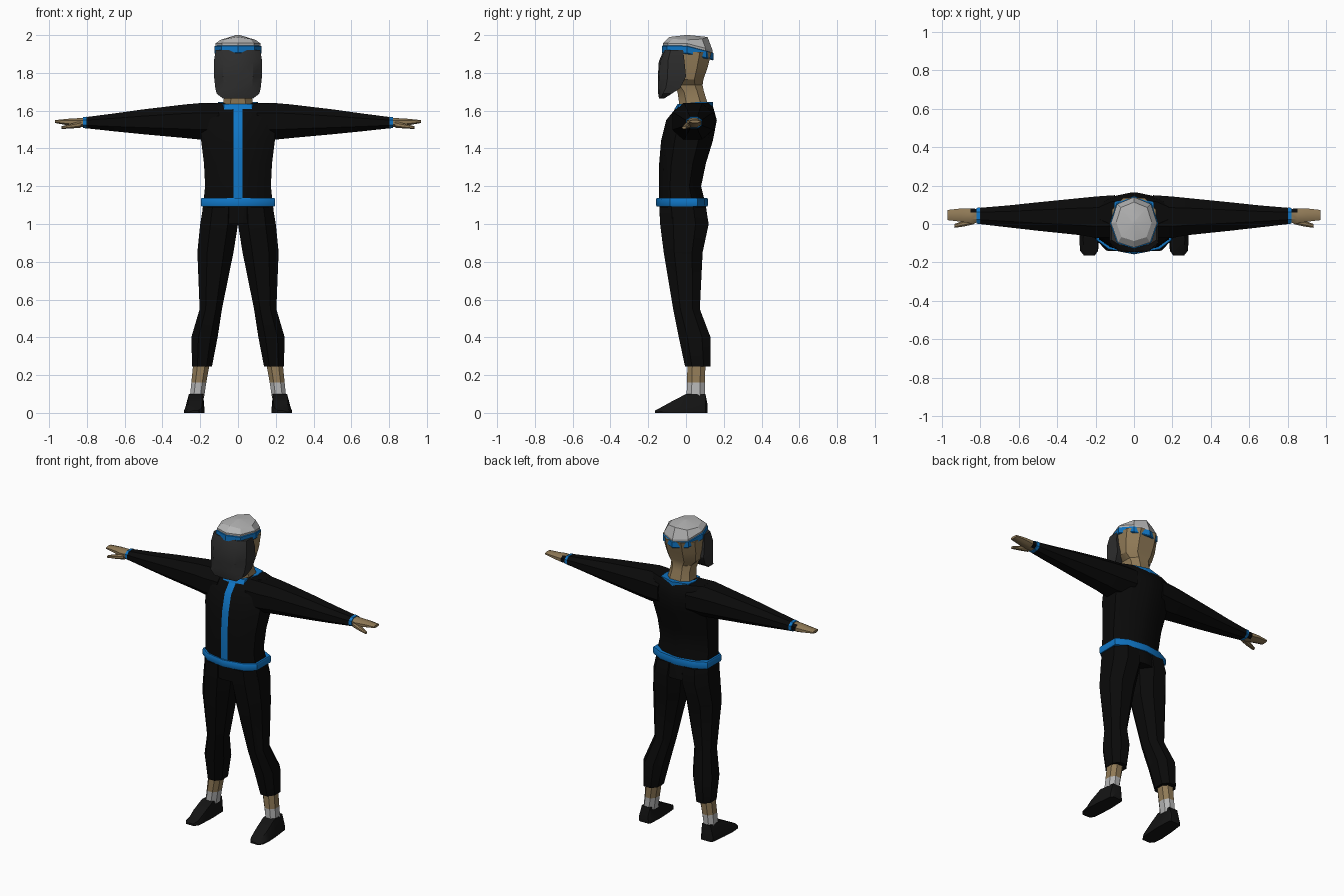
import bpy, bmesh, math


def material(name, r, g, b):
    m = bpy.data.materials.new(name)
    m.diffuse_color = (r, g, b, 1)
    return m


SUIT = material("suit_black", 0.003, 0.003, 0.003)
SHOE = material("shoe_black", 0.007, 0.007, 0.007)
BLUE = material("trim_blue", 0.005, 0.18, 0.56)
SKIN = material("skin_tan", 0.28, 0.195, 0.095)
MASK = material("mask_grey", 0.026, 0.026, 0.026)
WHITE = material("cloth_white", 0.46, 0.46, 0.46)


def loft(name, rings, mats, rule=None, angle=32):
    """Skin closed rings of points, cap both ends, colour faces by rule(centre)."""
    bm = bmesh.new()
    rows = [[bm.verts.new(p) for p in ring] for ring in rings]
    n = len(rows[0])
    for a, b in zip(rows, rows[1:]):
        for i in range(n):
            bm.faces.new((a[i], a[(i + 1) % n], b[(i + 1) % n], b[i]))
    bm.faces.new(rows[0])
    bm.faces.new(rows[-1])
    bmesh.ops.recalc_face_normals(bm, faces=bm.faces)
    if rule:
        for f in bm.faces:
            f.material_index = rule(f.calc_center_median())
    me = bpy.data.meshes.new(name)
    bm.to_mesh(me)
    bm.free()
    for m in mats:
        me.materials.append(m)
    ob = bpy.data.objects.new(name, me)
    bpy.context.collection.objects.link(ob)
    bpy.ops.object.select_all(action='DESELECT')
    ob.select_set(True)
    bpy.context.view_layer.objects.active = ob
    bpy.ops.object.shade_smooth_by_angle(angle=math.radians(angle))
    return ob


def oct_section(a0, a1, b0, b1, c=0.27):
    """Box with cut corners, eight points."""
    da, db = (a1 - a0) * c, (b1 - b0) * c
    return [(a0 + da, b0), (a1 - da, b0), (a1, b0 + db), (a1, b1 - db),
            (a1 - da, b1), (a0 + da, b1), (a0, b1 - db), (a0, b0 + db)]


def upright(s, rows, c=0.27):
    """Rings stacked in z from (z, x0, x1, y0, y1)."""
    return [[(s * x, y, z) for x, y in oct_section(x0, x1, y0, y1, c)]
            for z, x0, x1, y0, y1 in rows]


def sideways(s, rows, c=0.27):
    """Rings stacked in x from (x, y0, y1, z0, z1)."""
    return [[(s * x, y, z) for y, z in oct_section(y0, y1, z0, z1, c)]
            for x, y0, y1, z0, z1 in rows]


def mirrored(half):
    """Complete a ring from its right half, listed front to back."""
    return half + [(-p[0],) + tuple(p[1:]) for p in reversed(half) if abs(p[0]) > 1e-6]


# Jacket body and hips, with the front strip as its own column of faces
def body_ring(z, w, yf, yb):
    d = yb - yf
    half = [(0.023, yf), (0.68 * w, yf + 0.09 * d), (w, yf + 0.26 * d),
            (w, yb - 0.28 * d), (0.66 * w, yb - 0.09 * d), (0.02, yb)]
    return [(x, y, z) for x, y in mirrored(half)]


body = [(1.0, 0.197, -0.137, 0.118), (1.1, 0.185, -0.142, 0.105),
        (1.2, 0.174, -0.143, 0.08), (1.32, 0.18, -0.142, 0.105),
        (1.44, 0.195, -0.132, 0.142), (1.55, 0.2, -0.105, 0.163),
        (1.615, 0.2, -0.052, 0.145), (1.64, 0.18, -0.012, 0.128)]
loft("jacket", [body_ring(*r) for r in body], [SUIT, BLUE],
     lambda c: int(abs(c.x) < 0.01 and c.y < -0.02 and 1.1 < c.z < 1.635))

# Belt
loft("belt", [[(x * k, y * k, z) for x, y in mirrored(
    [(0, -0.158), (0.135, -0.132), (0.197, -0.085), (0.197, 0.06), (0.12, 0.1), (0, 0.116)])]
    for z, k in ((1.092, 0.98), (1.1, 1), (1.13, 1), (1.137, 0.98))], [BLUE])

# Collar
loft("collar", [mirrored([(0, yf, z), (0.075, yf + 0.012, z), (0.107, 0.05, z + t),
                          (0.1, 0.115, z + t), (0, 0.143, z + t)])
                for z, yf, t in ((1.605, -0.063, 0), (1.635, -0.045, 0.01))], [BLUE])

# Head and neck
head = [(1.615, 0.085, -0.035, 0.12), (1.645, 0.078, -0.037, 0.113),
        (1.70, 0.069, -0.045, 0.095), (1.735, 0.072, -0.075, 0.088),
        (1.765, 0.1, -0.1, 0.092), (1.83, 0.112, -0.11, 0.115), (1.91, 0.115, -0.11, 0.135)]
loft("head", upright(1, [(z, -w, w, a, b) for z, w, a, b in head], 0.25), [SKIN])

# Face mask
mask = [(1.665, 0.08, -0.143, -0.115), (1.69, 0.113, -0.147, -0.075),
        (1.72, 0.12, -0.148, -0.03), (1.78, 0.127, -0.149, 0.0),
        (1.86, 0.128, -0.144, -0.008), (1.92, 0.118, -0.118, -0.015)]
loft("face_mask", [[(x, y, z) for x, y in mirrored(
    [(0, yf), (0.62 * w, yf + 0.007), (w, yf + 0.35 * (yb - yf)), (w, yb)])]
    for z, w, yf, yb in mask], [MASK])

# Headband and cloth cap share one outline
OUTLINE = mirrored([(0, -0.128), (0.088, -0.1), (0.125, 0.005), (0.092, 0.108), (0, 0.146)])


def tilt(y):
    return 1.925 - max(y, 0) * 0.25


def band_ring(k, dz):
    return [(x * k, y * k, tilt(y) + dz) for x, y in OUTLINE]


loft("headband", [band_ring(0.97, -0.022), band_ring(1, -0.018),
                  band_ring(1, 0.017), band_ring(0.95, 0.02)], [BLUE], angle=25)


def cap_ring(k, top, slope):
    return [(x * k, 0.006 + y * k, top - slope * abs(x)) for x, y in OUTLINE]


loft("head_cloth", [band_ring(0.95, 0), band_ring(0.96, 0.032),
                    cap_ring(0.74, 1.99, 0.12), cap_ring(0.08, 2.0, 0)], [WHITE], angle=20)

for s, side in ((1, "left"), (-1, "right")):
    # Sleeve and cuff
    loft(side + "_sleeve", sideways(s, [
        (0.1, -0.07, 0.15, 1.45, 1.638), (0.2, -0.072, 0.143, 1.447, 1.64),
        (0.28, -0.058, 0.135, 1.455, 1.633), (0.5, -0.035, 0.113, 1.475, 1.607),
        (0.65, -0.018, 0.097, 1.49, 1.586), (0.805, 0.0, 0.084, 1.507, 1.566)]), [SUIT])
    loft(side + "_cuff", sideways(s, [
        (0.802, -0.001, 0.086, 1.506, 1.568),
        (0.82, 0.002, 0.084, 1.508, 1.566)]), [BLUE])

    # Hand with a dark patch behind the wrist, and thumb
    loft(side + "_hand", sideways(s, [
        (0.81, 0.008, 0.078, 1.513, 1.562), (0.85, 0.003, 0.081, 1.512, 1.56),
        (0.9, 0.012, 0.081, 1.522, 1.557), (0.97, 0.02, 0.073, 1.535, 1.55)]),
        [SKIN, SUIT], lambda c: int(c.y > 0.06 and 0.815 < abs(c.x) < 0.845))
    loft(side + "_thumb", sideways(s, [
        (0.83, 0.0, 0.035, 1.51, 1.545), (0.88, -0.012, 0.02, 1.506, 1.532),
        (0.935, -0.02, 0.0, 1.503, 1.517)]), [SKIN])

    # Trouser leg
    loft(side + "_trouser_leg", upright(s, [
        (1.09, 0.0, 0.185, -0.14, 0.105), (1.0, 0.0, 0.2, -0.137, 0.12),
        (0.85, 0.024, 0.215, -0.118, 0.088), (0.55, 0.085, 0.203, -0.068, 0.073),
        (0.4, 0.108, 0.247, -0.038, 0.13), (0.245, 0.138, 0.243, -0.005, 0.13)]), [SUIT])

    # Ankle with sock
    loft(side + "_ankle", upright(s, [
        (0.26, 0.15, 0.237, 0.008, 0.103), (0.16, 0.168, 0.247, 0.005, 0.1),
        (0.08, 0.18, 0.255, 0.003, 0.1)]),
        [SKIN, WHITE], lambda c: int(c.z < 0.16))

    # Shoe, lofted heel to toe with a wider sole
    loft(side + "_shoe", [
        [(s * x0, y, 0), (s * x1, y, 0), (s * x1, y, h * 0.25),
         (s * (x1 - 0.02), y, h), (s * (x0 + 0.006), y, h), (s * x0, y, h * 0.25)]
        for y, x0, x1, h in (
            (0.115, 0.19, 0.255, 0.04), (0.103, 0.182, 0.268, 0.1),
            (0.0, 0.178, 0.28, 0.1), (-0.08, 0.182, 0.285, 0.058),
            (-0.14, 0.187, 0.28, 0.025), (-0.165, 0.205, 0.26, 0.012))], [SHOE])
